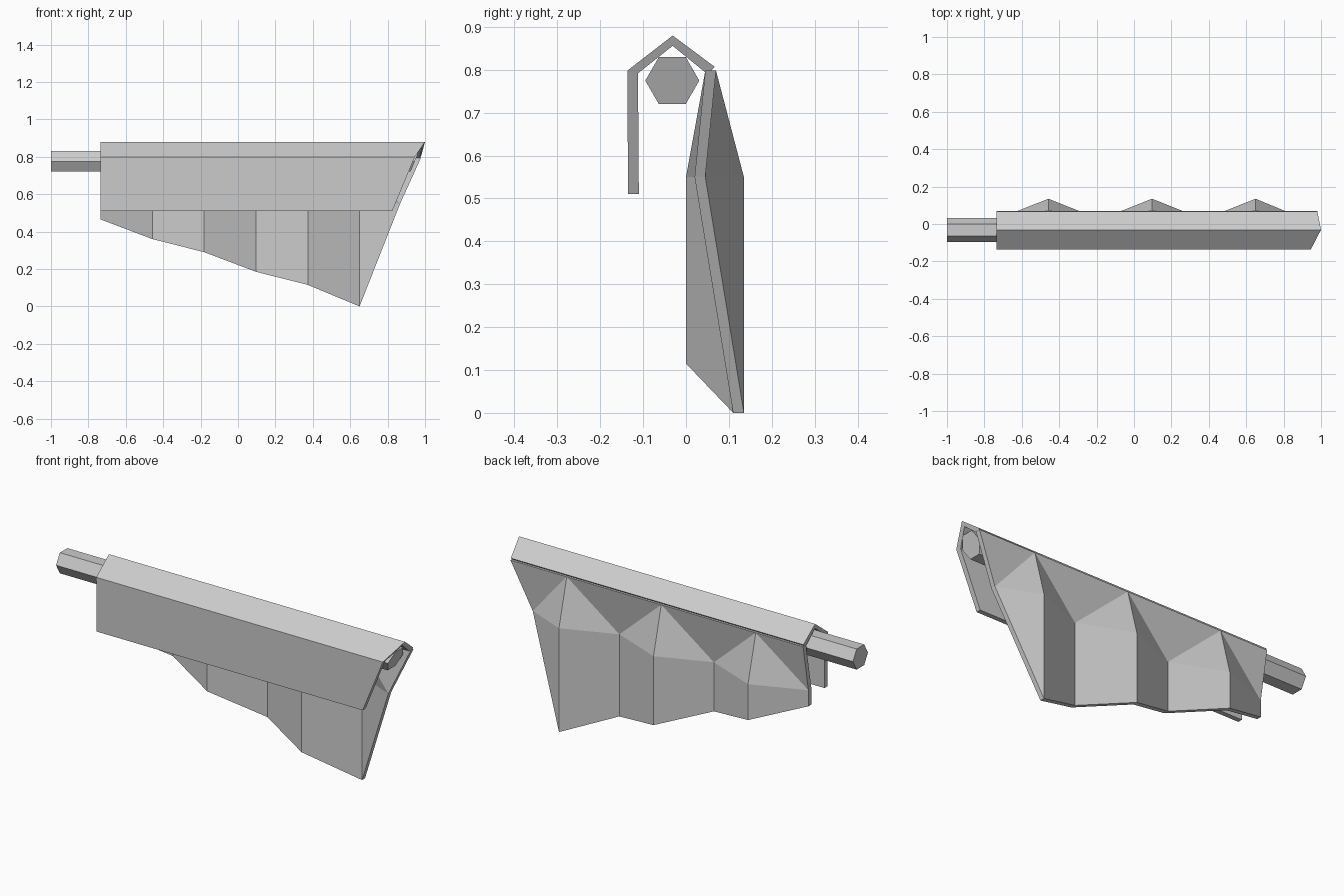
import bpy, bmesh, math

cube = bpy.data.objects.get("Cube")
if cube:
    bpy.data.objects.remove(cube, do_unlink=True)

grey = bpy.data.materials.new("plain grey")
grey.use_nodes = True
colour = (0.6, 0.6, 0.6, 1)
grey.diffuse_color = colour
grey.node_tree.nodes["Principled BSDF"].inputs["Base Color"].default_value = colour


def finish(name, bm):
    bmesh.ops.recalc_face_normals(bm, faces=bm.faces)
    mesh = bpy.data.meshes.new(name)
    bm.to_mesh(mesh)
    bm.free()
    mesh.materials.append(grey)
    obj = bpy.data.objects.new(name, mesh)
    bpy.context.collection.objects.link(obj)
    return obj


def bar(name, outline, x_start):
    """Run a (y, z, x_end) outline along x, with its own end for each corner."""
    bm = bmesh.new()
    near = [bm.verts.new((x_start, y, z)) for y, z, _ in outline]
    far = [bm.verts.new((x, y, z)) for y, z, x in outline]
    bm.faces.new(near)
    bm.faces.new(far)
    for i in range(len(outline)):
        j = (i + 1) % len(outline)
        bm.faces.new((near[i], near[j], far[j], far[i]))
    return finish(name, bm)


# Six-sided pole with a slanted far end
hexagon = []
for k in range(6):
    a = math.radians(60 * k)
    dz = 0.063 * math.sin(a)
    hexagon.append((-0.032 + 0.063 * math.cos(a), 0.775 + dz, 0.945 + 0.41 * dz))
bar("pole", hexagon, -1.0)

# Cloth folded over the pole, with a short front flap
LEFT = -0.735
bar("cloth_top", [
    (-0.135, 0.51, 0.825), (-0.137, 0.798, 0.945), (-0.031, 0.88, 1.0),
    (0.067, 0.807, 0.98), (0.05, 0.79, 0.97), (-0.031, 0.856, 0.985),
    (-0.112, 0.792, 0.94), (-0.11, 0.51, 0.825)], LEFT)

# Long pleated back sheet: back surface first, then thickened forward
TOP, BEND, RIDGE, VALLEY = 0.798, 0.55, 0.135, 0.025
hem = [0.465, 0.36, 0.29, 0.185, 0.115, 0.0]
xs = [LEFT + 0.277 * i for i in range(len(hem))]
bm = bmesh.new()
low, mid, top = [], [], []
for i, (x, z) in enumerate(zip(xs, hem)):
    y = RIDGE if i % 2 else VALLEY
    low.append(bm.verts.new((x, y, z)))
    mid.append(bm.verts.new((x, y, BEND)))
    top.append(bm.verts.new((x, 0.07, TOP)) if i % 2 or i == 0 else None)
mid.append(bm.verts.new((0.867, 0.045, BEND)))
top.append(bm.verts.new((0.98, 0.07, TOP)))

for i in range(len(hem) - 1):
    bm.faces.new((low[i], low[i + 1], mid[i + 1], mid[i]))
bm.faces.new((low[-1], mid[-1], mid[-2]))
for i in range(1, len(hem), 2):
    bm.faces.new((top[i], mid[i - 1], mid[i]))
    bm.faces.new((top[i], mid[i], mid[i + 1]))
    after = top[i + 2] if i + 2 < len(top) else top[-1]
    bm.faces.new((top[i], mid[i + 1], after))
bm.faces.new((top[0], mid[0], top[1]))

back = list(bm.faces)
copy = bmesh.ops.extrude_face_region(bm, geom=back, use_keep_orig=True)
moved = [v for v in copy["geom"] if isinstance(v, bmesh.types.BMVert)]
bmesh.ops.translate(bm, verts=moved, vec=(0, -0.025, 0))
finish("pleated_back_sheet", bm)
